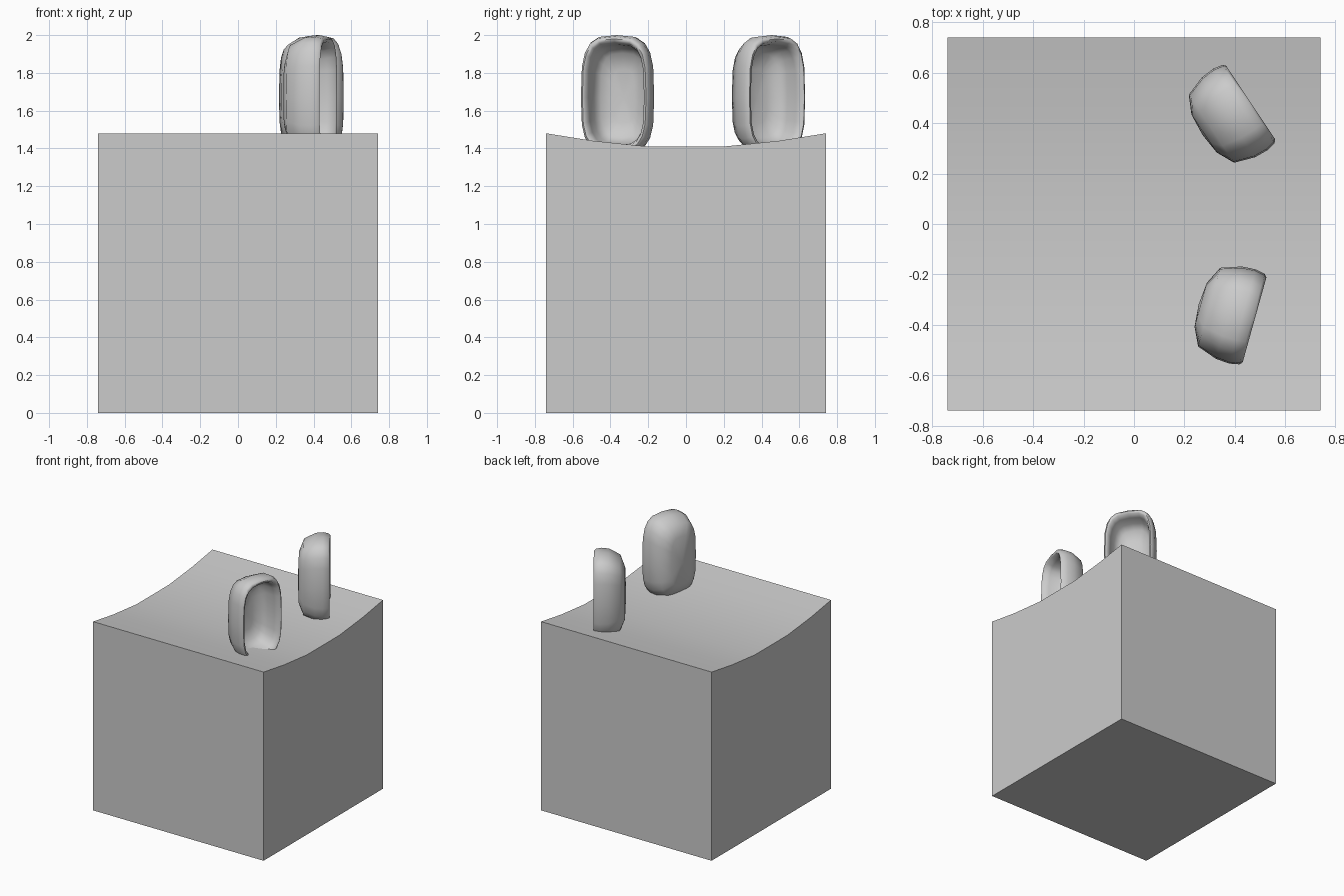
import bpy, bmesh, math
from mathutils import Matrix

cube = bpy.data.objects.get("Cube")
if cube:
    bpy.data.objects.remove(cube, do_unlink=True)

grey = bpy.data.materials.new("light_grey")
grey.use_nodes = True
grey.diffuse_color = (0.6, 0.6, 0.6, 1)
grey.node_tree.nodes["Principled BSDF"].inputs["Base Color"].default_value = (0.6, 0.6, 0.6, 1)


def finish(bm, name, angle):
    bmesh.ops.recalc_face_normals(bm, faces=bm.faces)
    mesh = bpy.data.meshes.new(name)
    bm.to_mesh(mesh)
    bm.free()
    obj = bpy.data.objects.new(name, mesh)
    bpy.context.collection.objects.link(obj)
    mesh.materials.append(grey)
    bpy.ops.object.select_all(action='DESELECT')
    obj.select_set(True)
    bpy.context.view_layer.objects.active = obj
    bpy.ops.object.shade_smooth_by_angle(angle=math.radians(angle))
    return obj


# Block with a dished top: side profile extruded across x
HALF = 0.74
top = [(-HALF, 1.48), (-0.49, 1.44), (-0.2, 1.41), (0.2, 1.41), (0.49, 1.44), (HALF, 1.48)]
bm = bmesh.new()
side = bm.faces.new([bm.verts.new((-HALF, y, z))
                     for y, z in [(HALF, 0), (-HALF, 0)] + top])
ext = bmesh.ops.extrude_face_region(bm, geom=[side])
bmesh.ops.translate(bm, vec=(2 * HALF, 0, 0),
                    verts=[v for v in ext["geom"] if isinstance(v, bmesh.types.BMVert)])
finish(bm, "block", 30)

# Hollow rounded shell: (depth, half width, half height) from the back,
# over the rim and into the cavity
RINGS = [(-0.222, 0.09, 0.2), (-0.187, 0.162, 0.285), (-0.106, 0.19, 0.325),
         (-0.05, 0.194, 0.33), (-0.01, 0.186, 0.322), (0.0, 0.175, 0.31),
         (-0.006, 0.162, 0.295), (-0.05, 0.152, 0.28),
         (-0.12, 0.145, 0.27), (-0.165, 0.12, 0.235), (-0.185, 0.06, 0.15)]
SIDES = 20
MID_Z = 1.67


def power(c):
    return math.copysign(abs(c) ** (2 / 3.4), c)


def shell(name, x, y, turn):
    bm = bmesh.new()
    rings = []
    for depth, w, h in RINGS:
        ring = []
        for i in range(SIDES):
            a = math.tau * i / SIDES
            z = power(math.sin(a)) * h
            ring.append(bm.verts.new((depth, w * power(math.cos(a)), z if z > 0 else z * 0.9)))
        rings.append(ring)
    for r, s in zip(rings, rings[1:]):
        for i in range(SIDES):
            j = (i + 1) % SIDES
            bm.faces.new((r[i], r[j], s[j], s[i]))
    # Close the back and the bottom of the cavity
    for ring, depth in ((rings[0], -0.23), (rings[-1], -0.19)):
        tip = bm.verts.new((depth, 0, 0))
        for i in range(SIDES):
            bm.faces.new((ring[i], ring[(i + 1) % SIDES], tip))
    obj = finish(bm, name, 60)
    obj.matrix_world = Matrix.Translation((x, y, MID_Z)) @ Matrix.Rotation(math.radians(turn), 4, 'Z')


shell("front_shell", 0.478, -0.38, -15.6)
shell("back_shell", 0.4625, 0.4815, 33.7)
